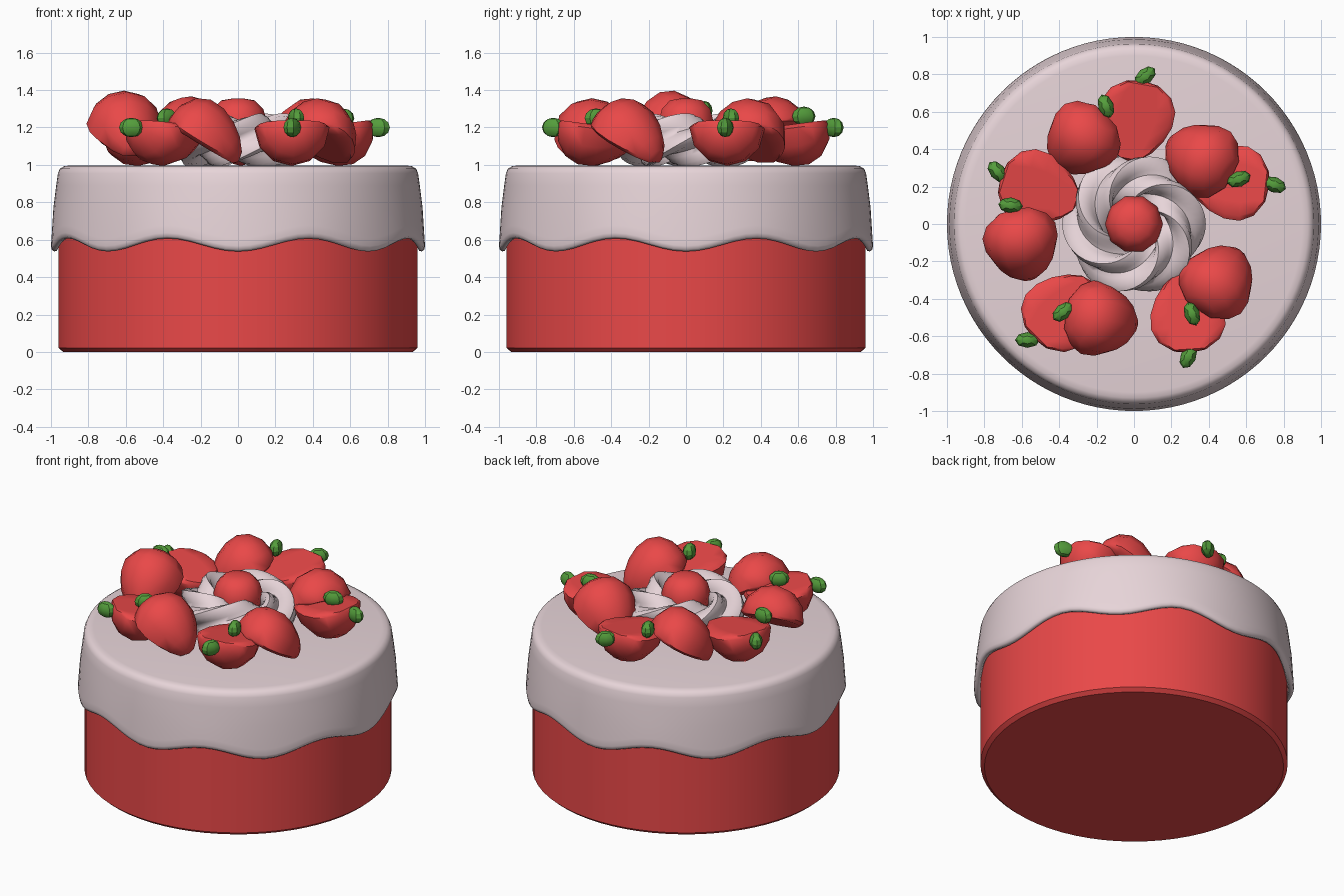
import bpy, bmesh, math
from mathutils import Vector, Matrix

if "Cube" in bpy.data.objects:
    bpy.data.objects.remove(bpy.data.objects["Cube"])


def material(name, rgb):
    m = bpy.data.materials.new(name)
    m.diffuse_color = (*rgb, 1)
    m.use_nodes = True
    m.node_tree.nodes["Principled BSDF"].inputs["Base Color"].default_value = m.diffuse_color
    return m


RED = material("strawberry_red", (0.82, 0.065, 0.065))
CREAM = material("pink_cream", (0.80, 0.66, 0.69))
GREEN = material("leaf_green", (0.09, 0.34, 0.045))


def finish(name, bm, mat, angle=45):
    bmesh.ops.recalc_face_normals(bm, faces=bm.faces)
    me = bpy.data.meshes.new(name)
    bm.to_mesh(me)
    bm.free()
    me.materials.append(mat)
    ob = bpy.data.objects.new(name, me)
    bpy.context.collection.objects.link(ob)
    bpy.ops.object.select_all(action="DESELECT")
    ob.select_set(True)
    bpy.context.view_layer.objects.active = ob
    bpy.ops.object.shade_smooth_by_angle(angle=math.radians(angle))
    return ob


def loft(name, rings, mat, wrap=False, cap=True, angle=45):
    """Skin closed rings of points; wrap joins the last ring to the first."""
    bm = bmesh.new()
    vs = [[bm.verts.new(p) for p in r] for r in rings]
    n = len(vs[0])
    pairs = list(zip(vs, vs[1:])) + ([(vs[-1], vs[0])] if wrap else [])
    for a, b in pairs:
        for i in range(n):
            j = (i + 1) % n
            bm.faces.new((a[i], a[j], b[j], b[i]))
    if cap and not wrap:
        bm.faces.new(vs[0])
        bm.faces.new(vs[-1])
    return finish(name, bm, mat, angle)


def circle(r, z, n):
    """z may be a number or a function of the angle."""
    pts = []
    for i in range(n):
        t = math.tau * i / n
        pts.append((r * math.cos(t), r * math.sin(t), z(t) if callable(z) else z))
    return pts


# Sponge body
loft("cake_body", [circle(r, z, 64) for r, z in
     ((0.935, 0), (0.96, 0.022), (0.96, 0.94))], RED, angle=35)


# Frosting with eight drips
def drip(offset):
    return lambda t: 0.572 - 0.035 * math.sin(8 * t + math.pi / 2) + offset


frosting = [(0.90, 0.997), (0.93, 0.993), (0.952, 0.98), (0.963, 0.955),
            (0.972, 0.89), (0.987, 0.77), (0.997, drip(0.07)), (1.0, drip(0.03)),
            (0.996, drip(0.01)), (0.983, drip(0)), (0.968, drip(0.004)),
            (0.955, drip(0.03))]
loft("frosting", [circle(r, z, 96) for r, z in frosting], CREAM, angle=60)

# Twisted whipped cream ring: four-lobed section, one and a half twists
rings = []
for i in range(60):
    t = math.tau * i / 60
    ring = []
    for k in range(24):
        a = math.tau * k / 24
        rad = 0.112 + 0.032 * math.cos(4 * a)
        b = a + 1.5 * t
        d = 0.24 + rad * math.cos(b)
        ring.append((d * math.cos(t), d * math.sin(t), 1.132 + rad * math.sin(b)))
    rings.append(ring)
# the section has turned by half a revolution at the seam, so shift its points to match
bm = bmesh.new()
vs = [[bm.verts.new(p) for p in r] for r in rings]
vs.append(vs[0][12:] + vs[0][:12])
for a, b in zip(vs, vs[1:]):
    for k in range(24):
        j = (k + 1) % 24
        bm.faces.new((a[k], a[j], b[j], b[k]))
finish("cream_swirl", bm, CREAM, 60)


# Strawberry half: stem at -x, tip at +x, cut face flattened below
def half_berry(name, stem, tip, up):
    stem, tip = Vector(stem), Vector(tip)
    x = (tip - stem).normalized()
    y = (Vector((0, 0, up)).cross(x)).normalized()
    rot = Matrix((x, y, x.cross(y))).transposed().to_4x4()
    bm = bmesh.new()
    bmesh.ops.create_uvsphere(bm, u_segments=12, v_segments=8, radius=1)
    for v in bm.verts:
        c = v.co.z
        w = 0.197 * (1 + 0.25 * c)
        v.co = (-0.22 * c, w * v.co.x, max(w * v.co.y, -0.02))
    bm.transform(Matrix.Translation((stem + tip) / 2) @ rot)
    finish(name, bm, RED)


def leaf(name, pos, degrees):
    bm = bmesh.new()
    bmesh.ops.create_uvsphere(bm, u_segments=8, v_segments=6, radius=1)
    bm.transform(Matrix.Translation(pos) @ Matrix.Rotation(math.radians(degrees), 4, "Z")
                 @ Matrix.Diagonal((0.066, 0.042, 0.052, 1)))
    finish(name, bm, GREEN, 30)


# Lower halves, cut face up: stem xy, tip xy, leaf xy, leaf angle
lower = [((0.05, 0.77), (-0.03, 0.33), (0.06, 0.79), 40),
         ((0.72, 0.20), (0.29, 0.25), (0.75, 0.21), 160),
         ((0.30, -0.69), (0.27, -0.25), (0.29, -0.71), 65),
         ((-0.54, -0.62), (-0.22, -0.30), (-0.57, -0.62), 0),
         ((-0.71, 0.25), (-0.30, 0.12), (-0.73, 0.28), 130)]
for i, (s, t, l, a) in enumerate(lower, 1):
    half_berry(f"lower_strawberry_half_{i}", (*s, 1.22), (*t, 1.16), -1)
    leaf(f"lower_leaf_{i}", (*l, 1.2), a)

# Upper halves, cut face down and leaning on the lower ones; last number is lift
upper = [((-0.15, 0.58), (-0.41, 0.32), (-0.15, 0.63), 110, 0.01),
         ((0.53, 0.26), (0.19, 0.44), (0.56, 0.24), 20, 0),
         ((0.34, -0.46), (0.56, -0.15), (0.31, -0.48), 110, 0),
         ((-0.36, -0.48), (0.0, -0.54), (-0.38, -0.47), 40, 0),
         ((-0.64, 0.07), (-0.56, -0.28), (-0.66, 0.10), 175, 0.04)]
for i, (s, t, l, a, dz) in enumerate(upper, 1):
    half_berry(f"upper_strawberry_half_{i}", (*s, 1.25 + dz), (*t, 1.02 + dz), 1)
    leaf(f"upper_leaf_{i}", (*l, 1.25 + dz), a)

# Centre strawberry with a blunt top
loft("centre_strawberry", [circle(r, z, 10) for r, z in
     ((0.05, 1.03), (0.11, 1.09), (0.145, 1.16), (0.155, 1.23),
      (0.135, 1.30), (0.09, 1.345), (0.03, 1.355))], RED, angle=50)
